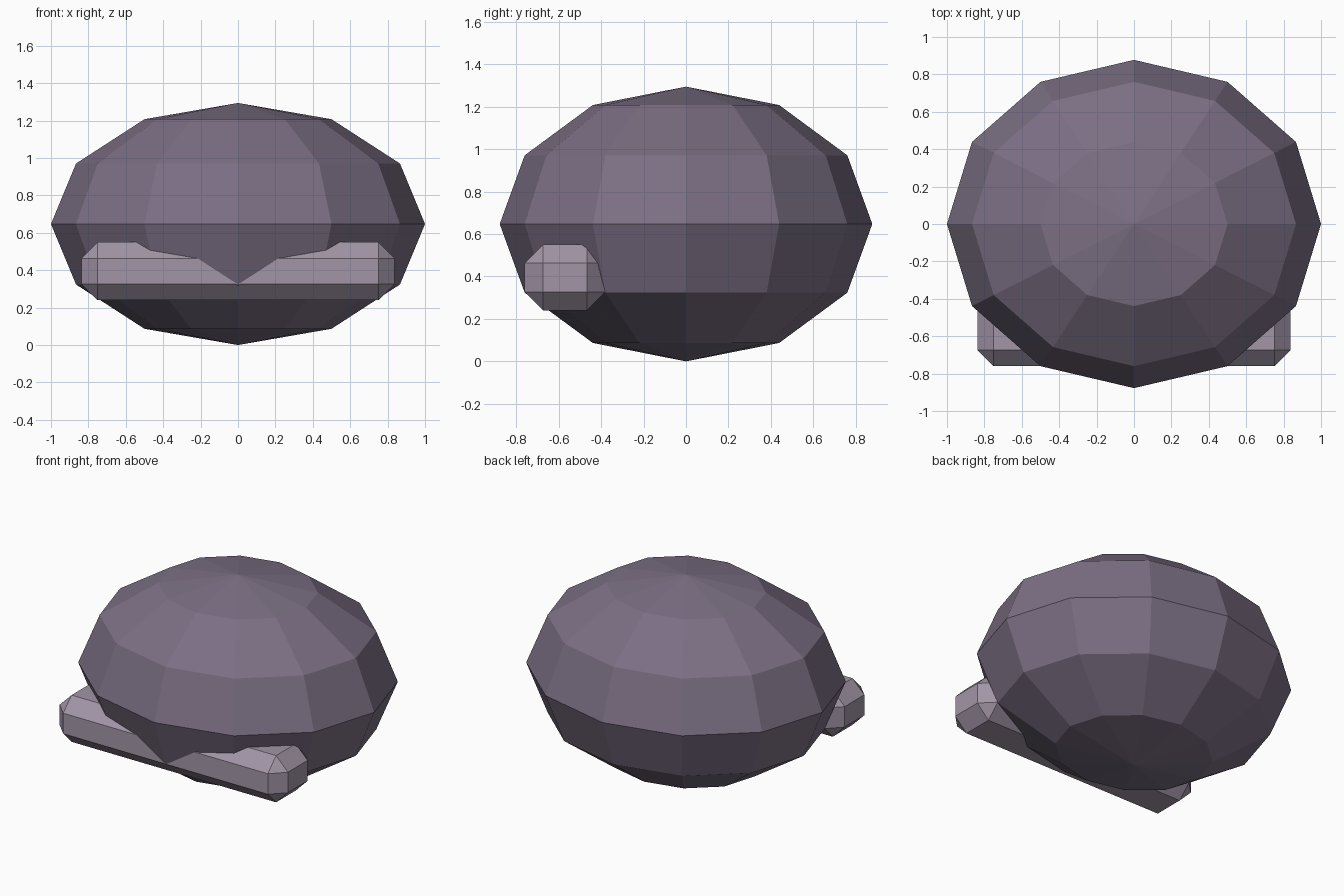
import bpy

if "Cube" in bpy.data.objects:
    bpy.data.objects.remove(bpy.data.objects["Cube"])


def material(name, color):
    m = bpy.data.materials.new(name)
    m.diffuse_color = color
    m.use_nodes = True
    m.node_tree.nodes["Principled BSDF"].inputs["Base Color"].default_value = m.diffuse_color
    return m


def finish(obj, name, dims, mat):
    # name, size and colour a primitive, then bake its scale
    obj.name = name
    obj.dimensions = dims
    bpy.ops.object.transform_apply(location=False, rotation=False, scale=True)
    obj.data.materials.append(mat)
    return obj


dark = material("dusky_purple", (0.20, 0.16, 0.23, 1))
light = material("pale_mauve", (0.36, 0.30, 0.38, 1))

# Flattened low-poly body
bpy.ops.mesh.primitive_uv_sphere_add(segments=12, ring_count=6, location=(0, 0, 0.647))
finish(bpy.context.object, "body", (2.0, 1.755, 1.294), dark)

# Chamfered bar across the front
bpy.ops.mesh.primitive_cube_add(location=(0, -0.57, 0.395))
bar = finish(bpy.context.object, "front_bar", (1.676, 0.38, 0.31), light)
bevel = bar.modifiers.new("chamfer", 'BEVEL')
bevel.width = 0.087
bevel.segments = 1
